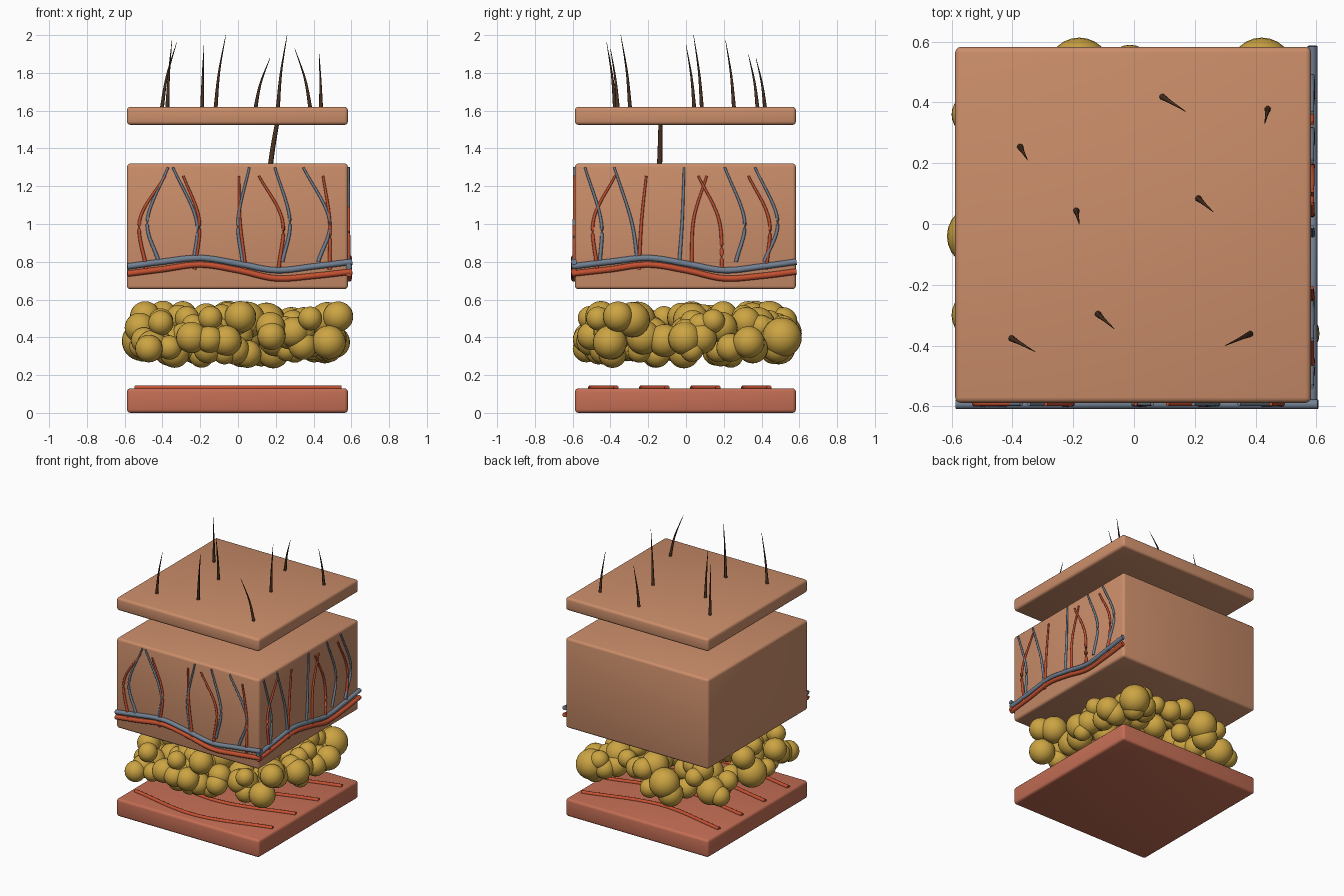
import bpy, bmesh, random
from mathutils import Vector, Matrix

cube = bpy.data.objects.get("Cube")
if cube:
    bpy.data.objects.remove(cube, do_unlink=True)


def material(name, r, g, b):
    mat = bpy.data.materials.new(name)
    mat.use_nodes = True
    mat.diffuse_color = (r, g, b, 1)
    bsdf = next(n for n in mat.node_tree.nodes if n.type == "BSDF_PRINCIPLED")
    bsdf.inputs["Base Color"].default_value = (r, g, b, 1)
    return mat


SKIN = material("skin tan", 0.6, 0.27, 0.145)
MUSCLE = material("muscle pink", 0.55, 0.155, 0.09)
FAT = material("fat yellow", 0.6, 0.37, 0.055)
HAIR = material("hair brown", 0.07, 0.032, 0.015)
ARTERY = material("artery red", 0.55, 0.08, 0.03)
VEIN = material("vein blue grey", 0.17, 0.22, 0.29)

HALF = 0.585
SHIFT = -0.003


def finish(name, bm, mat):
    mesh = bpy.data.meshes.new(name)
    bm.to_mesh(mesh)
    bm.free()
    mesh.materials.append(mat)
    obj = bpy.data.objects.new(name, mesh)
    bpy.context.collection.objects.link(obj)
    for poly in mesh.polygons:
        poly.use_smooth = True
    return obj


def slab(name, bottom, top, mat):
    """Square block with softly rounded edges."""
    bm = bmesh.new()
    size = Matrix.Diagonal((2 * HALF, 2 * HALF, top - bottom, 1))
    place = Matrix.Translation((SHIFT, SHIFT, (bottom + top) / 2))
    bmesh.ops.create_cube(bm, size=1, matrix=place @ size)
    bmesh.ops.bevel(bm, geom=bm.edges[:], offset=0.018, segments=3,
                    profile=0.5, affect="EDGES")
    return finish(name, bm, mat)


def spline_point(pts, t):
    """Smooth curve through the points, t running from 0 to 1."""
    n = len(pts) - 1
    i = min(int(t * n), n - 1)
    u = t * n - i
    b, c = pts[i], pts[i + 1]
    a = pts[i - 1] if i else b * 2 - c
    d = pts[i + 2] if i + 2 <= n else c * 2 - b
    return 0.5 * (b * 2 + (c - a) * u + (a * 2 - b * 5 + c * 4 - d) * u ** 2
                  + (b * 3 - a - c * 3 + d) * u ** 3)


def tube(name, points, start, end, mat, steps=20, sides=10):
    """Round tube along a smooth path, tapering from start to end radius."""
    pts = [Vector(p) for p in points]
    path = [spline_point(pts, k / steps) for k in range(steps + 1)]
    bm = bmesh.new()
    rings = []
    for k, p in enumerate(path):
        along = path[min(k + 1, steps)] - path[max(k - 1, 0)]
        turn = along.to_track_quat("Z", "Y")
        r = start + (end - start) * k / steps
        ring = bmesh.ops.create_circle(
            bm, segments=sides, radius=r,
            matrix=Matrix.Translation(p) @ turn.to_matrix().to_4x4())
        rings.append(ring["verts"])
    for lo, hi in zip(rings, rings[1:]):
        for s in range(sides):
            n = (s + 1) % sides
            bm.faces.new((lo[s], lo[n], hi[n], hi[s]))
    caps = [bm.faces.new(rings[0][::-1]), bm.faces.new(rings[-1])]
    bmesh.ops.recalc_face_normals(bm, faces=bm.faces[:])
    obj = finish(name, bm, mat)
    for cap in caps:
        obj.data.polygons[-1].use_smooth = False
        obj.data.polygons[-2].use_smooth = False
    return obj


# Layers of the block
slab("muscle_layer", 0, 0.13, MUSCLE)
slab("dermis_layer", 0.655, 1.32, SKIN)
slab("epidermis_layer", 1.525, 1.62, SKIN)

# Muscle fibres lying on the bottom layer
for i in range(4):
    y = -0.43 + 0.27 * i
    tube(f"muscle_fibre_{i}",
         [(-0.545, y + 0.01, 0.132), (0, y - 0.075, 0.132), (0.545, y + 0.06, 0.132)],
         0.014, 0.014, ARTERY)

# Fat cells, with a few bulging past the edges
random.seed(7)
cells = [(-0.18, 0.508, 0.42, 0.105), (0.42, 0.508, 0.4, 0.105),
         (-0.51, -0.04, 0.38, 0.105), (-0.52, -0.3, 0.45, 0.08),
         (-0.53, 0.36, 0.36, 0.07), (0.53, -0.36, 0.51, 0.08)]
for _ in range(125):
    r = random.uniform(0.06, 0.098)
    reach = 0.6 - r
    cells.append((random.uniform(-reach, reach), random.uniform(-reach, reach),
                  random.uniform(0.235 + r, 0.595 - r), r))
bm = bmesh.new()
for x, y, z, r in cells:
    bmesh.ops.create_uvsphere(bm, u_segments=24, v_segments=14, radius=r,
                              matrix=Matrix.Translation((x, y, z)))
finish("fat_cells", bm, FAT)


# Blood vessels on the front and on the model's left side
def front(u, z, out):
    return (u, SHIFT - HALF - out, z)


def side(u, z, out):
    return (SHIFT + HALF + out, u, z)


# Sideways position of each small vessel: top, middle, bottom
front_veins = [(-0.37, -0.48, -0.42), (-0.345, -0.22, -0.235), (0.06, 0.0, 0.025),
               (0.195, 0.275, 0.235), (0.345, 0.485, 0.425)]
front_arteries = [(-0.385, -0.52, -0.485), (-0.29, -0.205, -0.23), (0.005, 0.01, 0.04),
                  (0.11, 0.235, 0.215), (0.45, 0.485, 0.485)]
side_veins = [(-0.535, -0.45, -0.455), (-0.38, -0.29, -0.255), (-0.01, -0.02, -0.035),
              (0.205, 0.31, 0.265), (0.365, 0.485, 0.415)]
side_arteries = [(-0.375, -0.49, -0.47), (-0.21, -0.235, -0.25), (0.11, 0.04, 0.03),
                 (0.065, 0.175, 0.19), (0.33, 0.44, 0.425)]

for label, face, veins, arteries in (("front", front, front_veins, front_arteries),
                                     ("side", side, side_veins, side_arteries)):
    a, b = (-HALF, 0.605) if label == "front" else (-0.605, HALF)
    across = [a, -0.4, -0.2, 0, 0.2, 0.4, b]
    for kind, heights, mat in (
            ("vein", (0.775, 0.8, 0.82, 0.79, 0.755, 0.775, 0.8), VEIN),
            ("artery", (0.737, 0.76, 0.785, 0.755, 0.712, 0.725, 0.748), ARTERY)):
        tube(f"{label}_main_{kind}",
             [face(u, z, 0.005) for u, z in zip(across, heights)],
             0.016, 0.016, mat, steps=36, sides=12)
    for kind, group, top, low, mat in (("vein", veins, 1.3, 0.8, VEIN),
                                       ("artery", arteries, 1.255, 0.76, ARTERY)):
        for i, (u0, u1, u2) in enumerate(group):
            tube(f"{label}_small_{kind}_{i}",
                 [face(u0, top, 0.004), face(u1, 1.02, 0.004), face(u2, low, 0.004)],
                 0.006, 0.01, mat)

# Hairs: root x, root y, tip x, tip y, tip height
hairs = [(0.09, 0.42, 0.17, 0.37, 1.88), (0.44, 0.38, 0.43, 0.33, 1.9),
         (-0.375, 0.255, -0.35, 0.21, 1.97), (-0.19, 0.045, -0.18, 0, 1.95),
         (0.21, 0.085, 0.26, 0.04, 2), (-0.12, -0.295, -0.065, -0.345, 2),
         (-0.405, -0.375, -0.325, -0.42, 1.96), (0.385, -0.36, 0.3, -0.4, 1.93)]
for i, (x, y, tx, ty, tz) in enumerate(hairs):
    root, tip = Vector((x, y, 1.6)), Vector((tx, ty, tz))
    mid = root.lerp(tip, 0.35)
    mid.z = root.z + (tip.z - root.z) * 0.5
    tube(f"hair_{i}", [root, mid, tip], 0.011, 0.001, HAIR, steps=14)

# Hair shaft between the dermis and epidermis
tube("hair_shaft", [(0.17, -0.14, 1.3), (0.187, -0.137, 1.42), (0.208, -0.135, 1.54)],
     0.014, 0.011, HAIR, steps=10)
